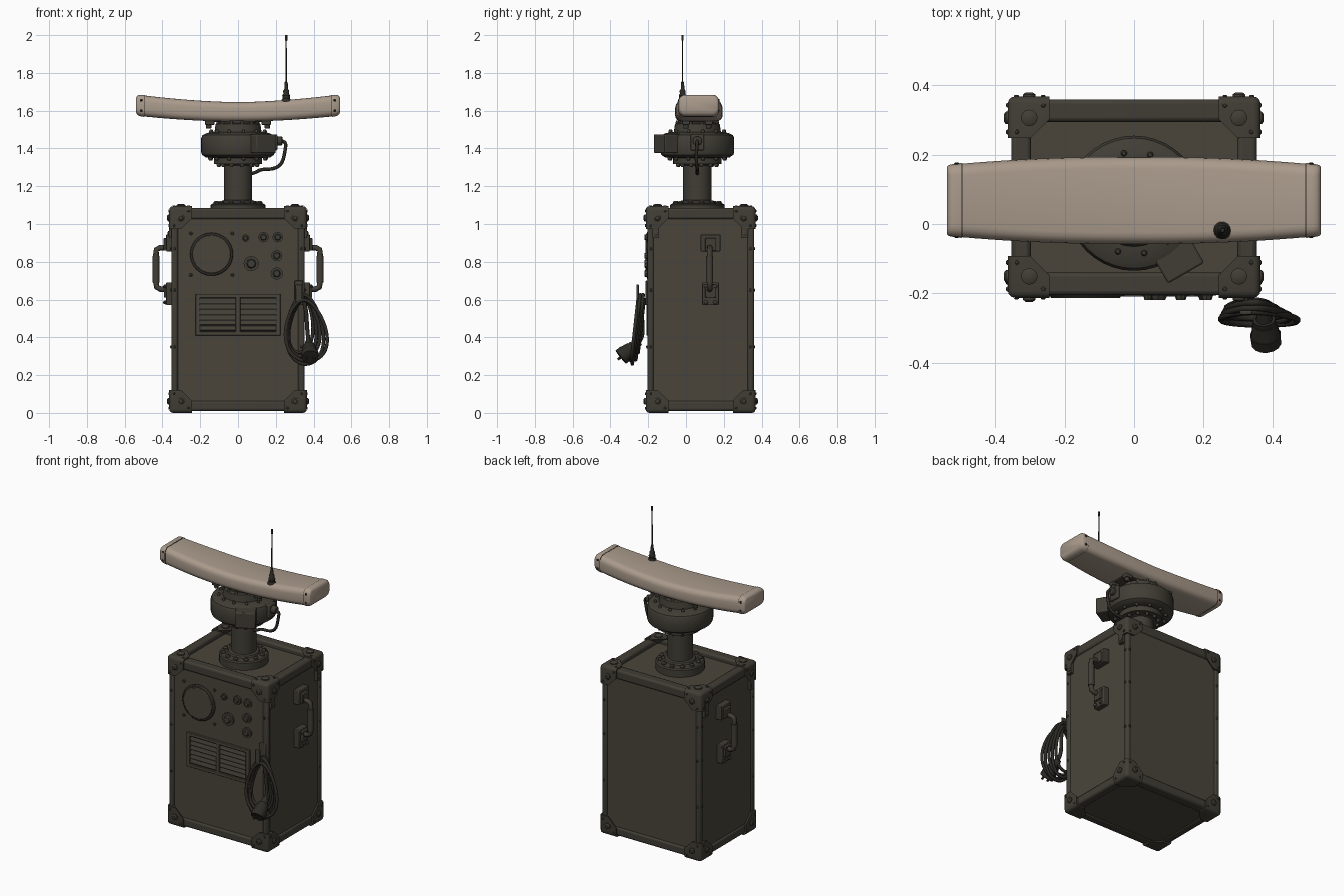
import bpy, bmesh, math
from mathutils import Vector, Matrix
from itertools import product

if "Cube" in bpy.data.objects:
    bpy.data.objects.remove(bpy.data.objects["Cube"])


def material(name, rgb):
    m = bpy.data.materials.new(name)
    m.diffuse_color = (*rgb, 1)
    m.use_nodes = True
    m.node_tree.nodes["Principled BSDF"].inputs["Base Color"].default_value = m.diffuse_color
    return m


PANEL = material("olive_panel", (0.068, 0.060, 0.044))
FRAME = material("olive_frame", (0.053, 0.048, 0.036))
DARK = material("dark_rubber", (0.026, 0.024, 0.019))
TAN = material("tan_shell", (0.40, 0.325, 0.26))
SHADOW = material("vent_black", (0.018, 0.017, 0.014))


def finish(name, bm, mat, bevel=0, angle=35):
    bmesh.ops.recalc_face_normals(bm, faces=bm.faces)
    me = bpy.data.meshes.new(name)
    bm.to_mesh(me)
    bm.free()
    me.materials.append(mat)
    me.shade_smooth()
    me.set_sharp_from_angle(angle=math.radians(angle))
    ob = bpy.data.objects.new(name, me)
    bpy.context.collection.objects.link(ob)
    if bevel:
        b = ob.modifiers.new("bevel", 'BEVEL')
        b.width, b.segments = bevel, 2
    return ob


def box(bm, lo, hi, rot=None):
    lo, hi = Vector(lo), Vector(hi)
    m = Matrix.Translation((lo + hi) / 2) @ (rot or Matrix()) @ Matrix.Diagonal((*(hi - lo), 1))
    bmesh.ops.create_cube(bm, size=1, matrix=m)


def cyl(bm, a, b, r1, r2=None, n=16):
    a, b = Vector(a), Vector(b)
    d = b - a
    m = Matrix.Translation((a + b) / 2) @ d.to_track_quat('Z', 'Y').to_matrix().to_4x4()
    bmesh.ops.create_cone(bm, cap_ends=True, segments=n, radius1=r1,
                          radius2=r1 if r2 is None else r2, depth=d.length, matrix=m)


def dome(bm, p, d, r, h):
    p, d = Vector(p), Vector(d)
    cyl(bm, p, p + d * h * .5, r, n=12)
    cyl(bm, p + d * h * .5, p + d * h, r, r * .55, n=12)


def lathe(name, centre, profile, mat, n=40):
    bm = bmesh.new()
    vs = [bm.verts.new((r, 0, z)) for r, z in profile]
    es = [bm.edges.new(p) for p in zip(vs, vs[1:])]
    bmesh.ops.spin(bm, geom=vs + es, axis=(0, 0, 1), cent=(0, 0, 0), angle=2 * math.pi, steps=n)
    bmesh.ops.remove_doubles(bm, verts=bm.verts, dist=1e-5)
    bmesh.ops.translate(bm, verts=bm.verts, vec=(*centre, 0))
    return finish(name, bm, mat)


def tube(name, pts, r, mat, smooth=True, cyclic=False):
    cu = bpy.data.curves.new(name, 'CURVE')
    cu.dimensions, cu.bevel_depth, cu.bevel_resolution, cu.use_fill_caps = '3D', r, 2, True
    cu.resolution_u = 5
    s = cu.splines.new('NURBS' if smooth else 'POLY')
    s.points.add(len(pts) - 1)
    for p, q in zip(s.points, pts):
        p.co = (*q, 1)
    s.use_cyclic_u = cyclic
    if smooth:
        s.order_u, s.use_endpoint_u = 3, not cyclic
    ob = bpy.data.objects.new(name, cu)
    bpy.context.collection.objects.link(ob)
    dg = bpy.context.evaluated_depsgraph_get()
    me = bpy.data.meshes.new_from_object(ob.evaluated_get(dg))
    bpy.data.objects.remove(ob)
    bm = bmesh.new()
    bm.from_mesh(me)
    return finish(name, bm, mat, angle=50)


# Cabinet body
Y0, Y1 = -0.205, 0.36
bm = bmesh.new()
box(bm, (-.343, Y0 + .01, .015), (.343, Y1 - .01, 1.055))
finish("cabinet_body", bm, PANEL)

# Edge rails around the cabinet
bm = bmesh.new()
for y in (Y0, Y1 - .035):
    for x in (-.353, .318):
        box(bm, (x, y, .03), (x + .035, y + .035, 1.07))
for z, h in ((.01, .055), (1.025, .06)):
    for y in (Y0, Y1 - .065):
        box(bm, (-.35, y, z), (.35, y + .065, z + h))
    for x in (-.353, .298):
        box(bm, (x, Y0 + .01, z), (x + .055, Y1 - .01, z + h))
finish("edge_rails", bm, FRAME, .012)

# Corner caps with domed bolts
bm, bolts = bmesh.new(), bmesh.new()
S, H = .12, .065
for sx, sy, sz in product((0, 1), repeat=3):
    o = Vector(((-.364, .364)[sx], (Y0 - .008, Y1 + .008)[sy], (0, 1.094)[sz]))
    g = Vector((1 - 2 * sx, 1 - 2 * sy, 1 - 2 * sz))
    cap, pts = bmesh.new(), {(0, 0, 0)}
    for k in range(3):
        for u, v in ((S, 0), (S, H), (H, S), (0, S)):
            p = [0, 0, 0]
            p[(k + 1) % 3], p[(k + 2) % 3] = u, v
            pts.add(tuple(p))
        b = Vector((H, H, H)) * .95
        b[k] = 0
        n = Vector((0, 0, 0))
        n[k] = -g[k]
        if not (k == 2 and sz == 0):
            dome(bolts, o + b * g, n, .024 if k == 2 else .018, .012)
            for u, v in ((S * .85, .025), (.025, S * .85)):
                q = Vector((0, 0, 0))
                q[(k + 1) % 3], q[(k + 2) % 3] = u, v
                dome(bolts, o + q * g, n, .007, .005)
    for p in sorted(pts):
        cap.verts.new(o + Vector(p) * g)
    bmesh.ops.convex_hull(cap, input=cap.verts)
    bmesh.ops.dissolve_limit(cap, angle_limit=.02, verts=cap.verts, edges=cap.edges)
    es = [e for e in cap.edges if any((v.co - o).length < 1e-5 for v in e.verts)]
    bmesh.ops.bevel(cap, geom=es, offset=.02, segments=3, profile=.5, affect='EDGES')
    me = bpy.data.meshes.new("tmp")
    cap.to_mesh(me)
    cap.free()
    bm.from_mesh(me)
    bpy.data.meshes.remove(me)
# Hanging tongues below the upper corners
for sx, y in product((-1, 1), (-.16, .31)):
    box(bm, (sx * .355 - .01, y - .018, .925), (sx * .355 + .01, y + .018, 1.03))
    dome(bolts, (sx * .364, y, .95), (sx, 0, 0), .014, .008)
finish("corner_caps", bm, FRAME)
# Small screws along the vertical rails
for sx, z in product((-1, 1), (.35, .65, .87)):
    for y, s in ((Y0, -1), (Y1, 1)):
        dome(bolts, (sx * .335, y, z), (0, s, 0), .008, .006)
        dome(bolts, (sx * .353, y - s * .02, z), (sx, 0, 0), .008, .006)
finish("corner_bolts", bolts, FRAME)

# Front gauge cover ring
F = Y0 + .01
bm = bmesh.new()
cyl(bm, (-.14, F + .01, .84), (-.14, F - .015, .84), .114, n=40)
finish("gauge_rim", bm, DARK, .006)
bm = bmesh.new()
cyl(bm, (-.14, F, .84), (-.14, F - .019, .84), .101, n=40)
finish("gauge_cover", bm, PANEL, .004)
# Control knobs and front screws
bm = bmesh.new()
for x, z, r in ((.04, .925, .02), (.135, .93, .027), (.21, .93, .027), (.07, .79, .04),
                (.205, .832, .029), (.205, .738, .032)):
    cyl(bm, (x, F + .01, z), (x, F - .012, z), r, n=20)
    cyl(bm, (x, F - .012, z), (x, F - .024, z), r * .65, r * .5, n=8)
for x, z in product((-.25, -.03), (.73, .95)):
    dome(bm, (x, F, z), (0, -1, 0), .009, .006)
finish("control_knobs", bm, FRAME)

# Louvred vent
bm = bmesh.new()
for lo, hi in (((-.225, .61), (.225, .63)), ((-.225, .41), (.225, .43)), ((-.225, .42), (-.2, .62)),
               ((.2, .42), (.225, .62)), ((-.012, .42), (.012, .62))):
    box(bm, (lo[0], F - .014, lo[1]), (hi[0], F + .01, hi[1]))
finish("vent_frame", bm, PANEL, .003)
bm = bmesh.new()
box(bm, (-.21, F - .003, .42), (.21, F + .005, .62))
finish("vent_back", bm, SHADOW)
bm = bmesh.new()
for x, i in product((-.105, .105), range(6)):
    z = .447 + i * .029
    box(bm, (x - .095, F - .007, z - .011), (x + .095, F - .001, z + .011),
        Matrix.Rotation(-.35, 4, 'X'))
finish("vent_slats", bm, FRAME)

# Side handles
for sx, side in ((-1, "left"), (1, "right")):
    bm = bmesh.new()
    for z0, z1, w in ((.855, .945, .052), (.57, .69, .044)):
        box(bm, (sx * .36 - .02, .13 - w, z0), (sx * .36 + .02, .13 + w, z1))
    box(bm, (sx * .375 - .02, .1, .86), (sx * .375 + .02, .16, .925))
    box(bm, (sx * .375 - .018, .1, .61), (sx * .375 + .018, .16, .68))
    for y, z in product((.105, .155), (.585, .67)):
        dome(bm, (sx * .38, y, z), (sx, 0, 0), .011, .016)
    finish(side + "_handle_mounts", bm, FRAME, .006)
    tube(side + "_handle_bar", [(sx * x, .125, z) for x, z in (
        (.36, .875), (.41, .875), (.432, .865), (.434, .84), (.434, .69), (.43, .665),
        (.41, .655), (.36, .655))], .015, FRAME, False)
    bm = bmesh.new()
    cyl(bm, (sx * .434, .125, .69), (sx * .434, .125, .83), .019)
    finish(side + "_handle_grip", bm, FRAME)

# Mast with bolted foot flange
C = (0, .06)
lathe("mast", C, [(0, 1.04), (.145, 1.04), (.145, 1.1), (.138, 1.107), (.095, 1.11), (.09, 1.122),
                  (.075, 1.126), (.075, 1.31), (.09, 1.315), (.09, 1.34)], FRAME)
# Turning unit
lathe("rotor_housing", C, [(0, 1.318), (.128, 1.318), (.128, 1.35), (.17, 1.352), (.19, 1.366),
                           (.195, 1.38), (.195, 1.455), (.188, 1.47), (.165, 1.482), (.125, 1.487),
                           (.118, 1.53), (.1, 1.535), (.1, 1.57), (0, 1.57)], FRAME)
bm = bmesh.new()
for i in range(12):
    a = i * math.pi / 6 + .2
    c, s = math.cos(a), math.sin(a)
    for r, z, d, b in ((.118, 1.105, 1, .014), (.15, 1.354, -1, .011), (.105, 1.32, -1, .011),
                       (.147, 1.482, 1, .009), (.109, 1.53, 1, .008)):
        dome(bm, (C[0] + r * c, C[1] + r * s, z), (0, 0, d), b, .018)
finish("flange_bolts", bm, FRAME)
bm = bmesh.new()
box(bm, (.06, -.15, 1.375), (.18, -.03, 1.475), Matrix.Rotation(math.radians(30), 4, 'Z'))
box(bm, (.17, .025, 1.39), (.208, .095, 1.475))
cyl(bm, (.2, .06, 1.44), (.235, .06, 1.44), .024)
finish("motor_boxes", bm, FRAME, .006)
tube("feed_cable", [(.22, .06, 1.44), (.255, .06, 1.44), (.25, .055, 1.39), (.235, .055, 1.32),
                    (.19, .06, 1.29), (.12, .06, 1.29), (.09, .06, 1.27), (.06, .06, 1.265)], .009, DARK)

# Brackets under the scanner bar
bm = bmesh.new()
for sx, y in product((-1, 1), (0, .12)):
    box(bm, (sx * .15 - .025, y - .02, 1.525), (sx * .15 + .025, y + .02, 1.575))
    cyl(bm, (sx * .155, y, 1.505), (sx * .155, y, 1.53), .014)
box(bm, (-.17, -.01, 1.54), (.17, .13, 1.57))
finish("scanner_brackets", bm, FRAME, .004)


# Curved scanner bar lofted from rounded sections
def loft(name, stations, mat, grow=0):
    bm, rings = bmesh.new(), []
    for x, ky, kz in stations:
        t = min(abs(x) / .54, 1)
        hy = (.126 - .024 * t ** 2.2 + grow) * ky
        hz = (.051 + .005 * t + grow) * kz
        zc, ring = 1.594 + .036 * t ** 1.8, []
        r = .034 * min(ky, kz)
        for q in range(4):
            for i in range(5):
                a = (q + i / 4) * math.pi / 2
                oy = (hy - r) * (1 if q in (0, 3) else -1)
                oz = (hz - r) * (1 if q < 2 else -1)
                ring.append(bm.verts.new((x, .068 + oy + r * math.cos(a), zc + oz + r * math.sin(a))))
        rings.append(ring)
    for a, b in zip(rings, rings[1:]):
        for i in range(20):
            j = (i + 1) % 20
            bm.faces.new((a[i], a[j], b[j], b[i]))
    bm.faces.new(rings[0])
    bm.faces.new(rings[-1])
    return finish(name, bm, mat, angle=40)


loft("scanner_bar", [(-.5 + i / 24, 1, 1) for i in range(25)], TAN)
bm = bmesh.new()
for sx, side in ((-1, "left"), (1, "right")):
    loft(side + "_end_cap", [(sx * x, ky, kz) for x, ky, kz in (
        (.498, 1, 1), (.515, 1, .99), (.528, .99, .93), (.536, .975, .8), (.54, .94, .6))], TAN, .002)
    loft(side + "_seam", [(sx * .495, 1, 1), (sx * .498, 1, 1)], DARK, .0012)
    for z in (1.6, 1.655):
        for y, s in ((-.034, -1), (.171, 1)):
            dome(bm, (sx * .512, y, z), (0, s, 0), .008, .006)
finish("end_cap_screws", bm, DARK)

# Whip aerial
lathe("whip_aerial", (.255, -.018), [(0, 1.61), (.026, 1.61), (.026, 1.655), (.019, 1.665), (.021, 1.68),
      (.015, 1.69), (.016, 1.705), (.01, 1.715), (.008, 1.75), (.0035, 1.755), (.003, 1.97),
      (.006, 1.972), (.006, 2.0), (0, 2.0)], DARK, 14)

# Coiled power cable on its hook
for k in range(5):
    pts = []
    for i in range(16):
        a = 2 * math.pi * i / 16
        w, h = .055 + .01 * k, .165 + .011 * ((k * 3) % 5 - 2)
        z = .46 + h * math.sin(a) - .006 * k
        pts.append((.335 + .006 * k - .02 * math.sin(a) * (k - 2) * .3 + w * math.cos(a) * (1.15 - .3 * math.sin(a)),
                    -.215 - .008 * k - .045 * (.66 - z) / .4, z))
    tube("cable_loop_%d" % (k + 1), pts, .0095, DARK, cyclic=True)
bm = bmesh.new()
box(bm, (.305, -.262, .585), (.34, -.19, .6))
box(bm, (.305, -.262, .585), (.34, -.25, .68))
box(bm, (.3, -.215, .57), (.345, -.19, .7))
finish("cable_hook", bm, FRAME, .004)
tube("cable_tail", [(.34, -.24, .62), (.36, -.235, .56), (.365, -.23, .46), (.37, -.23, .4),
                    (.375, -.255, .365)], .011, DARK)
# Plug
bm = bmesh.new()
a, b = Vector((.373, -.245, .375)), Vector((.382, -.345, .295))
for t0, t1, r0, r1 in ((0, .35, .018, .026), (.3, .42, .033, .033), (.42, .75, .036, .043), (.75, 1, .046, .044)):
    cyl(bm, a.lerp(b, t0), a.lerp(b, t1), r0, r1, 14)
for dx in (-.02, .02):
    q = Vector((dx, 0, 0))
    cyl(bm, b + q, a.lerp(b, 1.16) + q, .007, n=8)
finish("cable_plug", bm, DARK)
